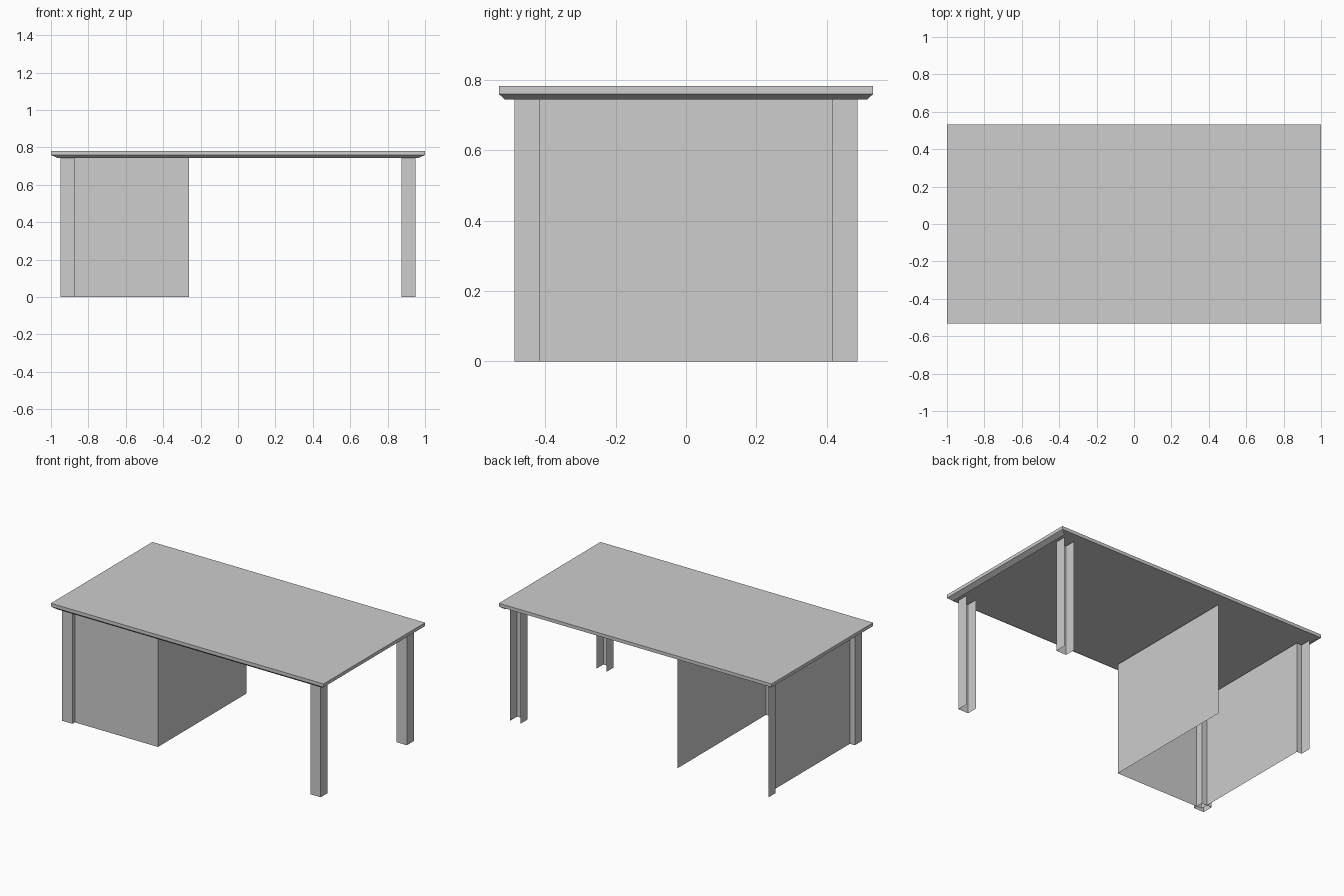
import bpy
import bmesh

# Remove the default cube
cube = bpy.data.objects.get("Cube")
if cube:
    bpy.data.objects.remove(cube, do_unlink=True)

grey = bpy.data.materials.new("plain_grey")
grey.use_nodes = True
grey.diffuse_color = (0.61, 0.61, 0.61, 1)
grey.node_tree.nodes["Principled BSDF"].inputs["Base Color"].default_value = grey.diffuse_color

LEG_TOP, SLAB_BOTTOM, SLAB_TOP = 0.744, 0.76, 0.782


def finish(name, bm):
    mesh = bpy.data.meshes.new(name)
    bm.to_mesh(mesh)
    bm.free()
    mesh.materials.append(grey)
    obj = bpy.data.objects.new(name, mesh)
    bpy.context.collection.objects.link(obj)
    return obj


def sheet(name, plan):
    """Raise an open plan line from the floor to the leg height."""
    bm = bmesh.new()
    low = [bm.verts.new((x, y, 0)) for x, y in plan]
    high = [bm.verts.new((x, y, LEG_TOP)) for x, y in plan]
    for i in range(len(plan) - 1):
        bm.faces.new((low[i], low[i + 1], high[i + 1], high[i]))
    return finish(name, bm)


def rectangle_ring(bm, hx, hy, z):
    """Corners in order: back right, front right, front left, back left."""
    return [bm.verts.new((sx * hx, sy * hy, z))
            for sx, sy in ((-1, 1), (-1, -1), (1, -1), (1, 1))]


def join_rings(bm, low, high, sides):
    for i in range(sides):
        j = (i + 1) % 4
        bm.faces.new((low[i], low[j], high[j], high[i]))


# Table top: thin slab
WIDTH, DEPTH = 1, 0.532
bm = bmesh.new()
low = rectangle_ring(bm, WIDTH, DEPTH, SLAB_BOTTOM)
high = rectangle_ring(bm, WIDTH, DEPTH, SLAB_TOP)
bm.faces.new(low[::-1])
bm.faces.new(high)
join_rings(bm, low, high, 4)
finish("table_top", bm)

# Sloping skirt under the slab on the right, front and left sides
bm = bmesh.new()
join_rings(bm, rectangle_ring(bm, 0.967, 0.514, LEG_TOP),
           rectangle_ring(bm, WIDTH, DEPTH, SLAB_BOTTOM), 3)
finish("table_skirt", bm)

# Left legs: thin channels, open towards the back
INNER, OUTER = 0.873, 0.948
NEAR, FAR = 0.415, 0.488
for name, front, back in (("front_left_leg", -FAR, -NEAR), ("back_left_leg", NEAR, FAR)):
    sheet(name, [(INNER, back), (INNER, front), (OUTER, front), (OUTER, back)])

# Front right leg: closed post around the pedestal corner
sheet("front_right_leg", [(-INNER, -NEAR), (-INNER, -FAR), (-OUTER, -FAR),
                          (-OUTER, -NEAR), (-INNER, -NEAR)])

# The back right leg stops at the side panel
SIDE_X = -0.912
sheet("back_right_leg", [(-OUTER, FAR), (-OUTER, NEAR), (SIDE_X, NEAR)])

# Pedestal: side, front and inner panels, open at the back
PEDESTAL_X, PEDESTAL_Y = -0.263, 0.463
sheet("pedestal_panels", [(SIDE_X, NEAR), (SIDE_X, -PEDESTAL_Y),
                          (PEDESTAL_X, -PEDESTAL_Y), (PEDESTAL_X, PEDESTAL_Y)])
